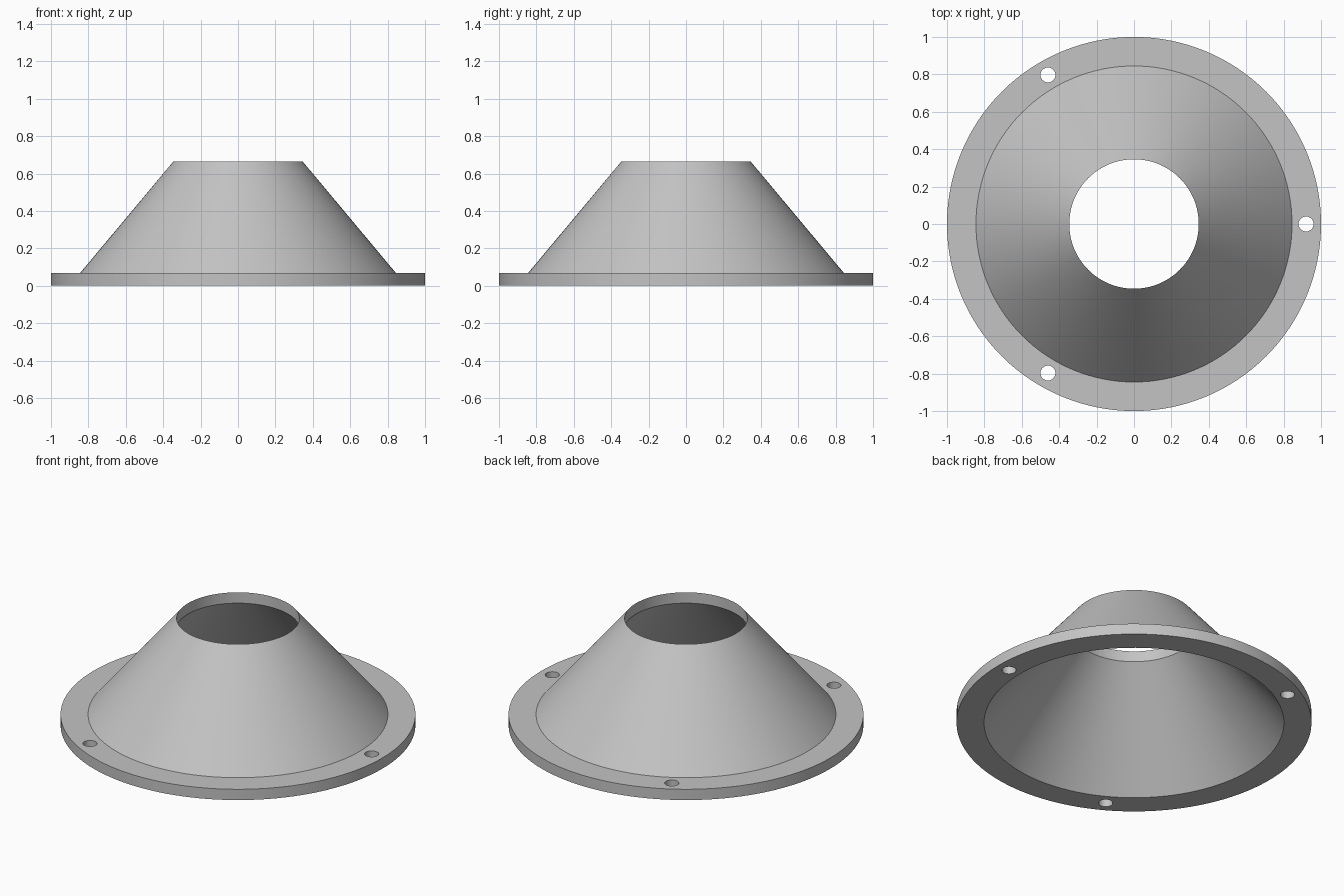
import bpy
import bmesh
from math import cos, sin, tau, radians
from mathutils import Vector

SEGMENTS = 128
FLANGE_R, FLANGE_H = 1.0, 0.067
CONE_R, BORE_R = 0.845, 0.346
HEIGHT, LIP_H = 0.664, 0.067
HOLE_R, HOLE_CIRCLE = 0.04, 0.92

cube = bpy.data.objects.get("Cube")
if cube:
    bpy.data.objects.remove(cube, do_unlink=True)

grey = bpy.data.materials.new("plain grey")
grey.use_nodes = True
colour = (0.55, 0.55, 0.55, 1)
grey.diffuse_color = colour
grey.node_tree.nodes["Principled BSDF"].inputs["Base Color"].default_value = colour


def activate(obj):
    bpy.ops.object.select_all(action="DESELECT")
    obj.select_set(True)
    bpy.context.view_layer.objects.active = obj


def revolve(name, profile):
    """Turn a closed (radius, height) profile around the z axis."""
    bm = bmesh.new()
    verts = [bm.verts.new((r, 0, z)) for r, z in profile]
    edges = [bm.edges.new((a, b)) for a, b in zip(verts, verts[1:] + verts[:1])]
    bmesh.ops.spin(bm, geom=verts + edges, cent=(0, 0, 0), axis=(0, 0, 1),
                   angle=tau, steps=SEGMENTS, use_merge=True)
    bmesh.ops.remove_doubles(bm, verts=bm.verts, dist=1e-5)
    bmesh.ops.recalc_face_normals(bm, faces=bm.faces)
    mesh = bpy.data.meshes.new(name)
    bm.to_mesh(mesh)
    bm.free()
    mesh.materials.append(grey)
    obj = bpy.data.objects.new(name, mesh)
    bpy.context.collection.objects.link(obj)
    return obj


# Hollow cone with its mounting flange and short straight bore at the top
body = revolve("flanged_cone", [
    (FLANGE_R, 0), (FLANGE_R, FLANGE_H), (CONE_R, FLANGE_H),
    (BORE_R, HEIGHT), (BORE_R, HEIGHT - LIP_H), (CONE_R, 0),
])

# Three bolt holes through the flange
for i in range(3):
    angle = tau * i / 3
    spot = Vector((cos(angle), sin(angle), 0)) * HOLE_CIRCLE
    spot.z = FLANGE_H / 2
    bpy.ops.mesh.primitive_cylinder_add(vertices=32, radius=HOLE_R,
                                        depth=FLANGE_H * 3, location=spot)
    cutter = bpy.context.object
    cutter.name = "bolt_hole_cutter"
    cutter.hide_render = True
    cutter.data.materials.append(grey)
    cut = body.modifiers.new("bolt_hole", "BOOLEAN")
    cut.operation = "DIFFERENCE"
    cut.solver = "EXACT"
    cut.object = cutter
    activate(body)
    bpy.ops.object.modifier_apply(modifier=cut.name)
    bpy.data.objects.remove(cutter, do_unlink=True)

activate(body)
bpy.ops.object.shade_smooth_by_angle(angle=radians(30))
